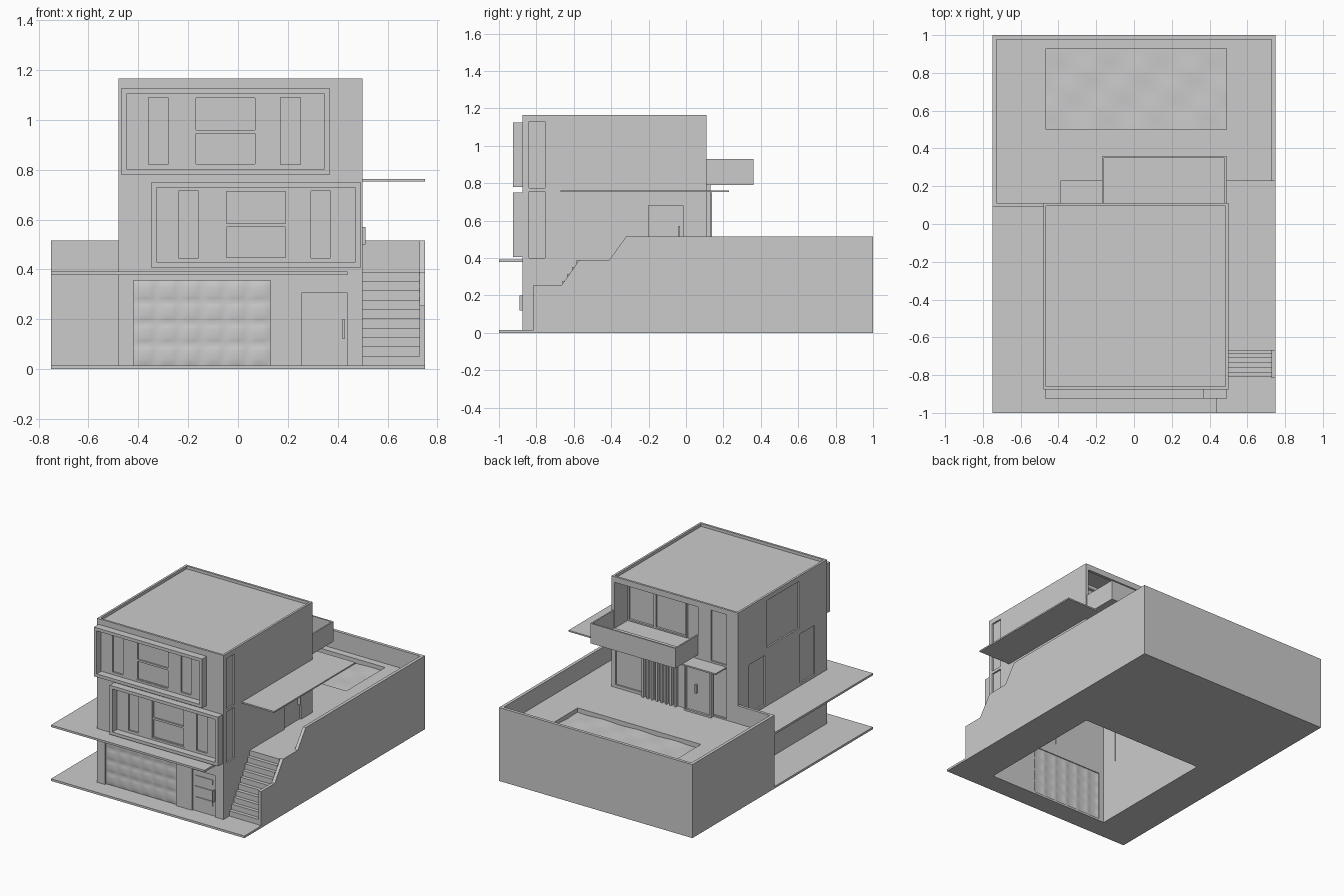
import bpy, bmesh, math

cube = bpy.data.objects.get("Cube")
if cube:
    bpy.data.objects.remove(cube, do_unlink=True)


def finish(name, bm):
    bmesh.ops.recalc_face_normals(bm, faces=bm.faces)
    me = bpy.data.meshes.new(name)
    bm.to_mesh(me)
    bm.free()
    ob = bpy.data.objects.new(name, me)
    bpy.context.collection.objects.link(ob)
    return ob


def boxes(name, specs):
    """One object from (x range, y range, z range) boxes."""
    bm = bmesh.new()
    for ranges in specs:
        verts = bmesh.ops.create_cube(bm, size=1)["verts"]
        for v in verts:
            v.co = [(a + b) / 2 + c * (b - a) for (a, b), c in zip(ranges, v.co)]
    return finish(name, bm)


def box(name, x, y, z):
    return boxes(name, [(x, y, z)])


def cut(target, specs):
    """Subtract boxes, bake the result and delete the cutter."""
    cutter = boxes("cutter", specs)
    cutter.hide_render = True
    mod = target.modifiers.new("cut", "BOOLEAN")
    mod.operation, mod.solver, mod.object = "DIFFERENCE", "EXACT", cutter
    dg = bpy.context.evaluated_depsgraph_get()
    mesh = bpy.data.meshes.new_from_object(target.evaluated_get(dg))
    target.modifiers.clear()
    target.data = mesh
    bpy.data.objects.remove(cutter, do_unlink=True)


def frame(name, x, y, z, t):
    (x0, x1), (z0, z1) = x, z
    return boxes(name, [((x0, x0 + t), y, z), ((x1 - t, x1), y, z),
                        ((x0 + t, x1 - t), y, (z0, z0 + t)),
                        ((x0 + t, x1 - t), y, (z1 - t, z1))])


# Main dimensions
L, R, F, B, TOP = -.48, .5, -.875, .11, 1.165
T, FLOOR, WALL, SLAB = .02, .39, .515, .015
inside = ((L + T, R - T), (F + T, B - T), (-.1, TOP - .035))

# House shell with roof recess
house = box("house_shell", (L, R), (F, B), (0, TOP))
cut(house, [inside, ((L + .015, R - .015), (F + .015, B - .015), (TOP - .02, TOP + .1))])

# Ground slab, open under the house
slab = box("ground_slab", (-.75, .75), (-1, 1), (0, SLAB))
cut(slab, [inside])

# Wall openings and their recessed panes
openings = []
SIDES = {"front": (F, 1), "back": (B, -1), "left": (R, -1), "right": (L, 1)}


def opening(name, side, a, z, pane=True):
    w, s = SIDES[side]
    through = tuple(sorted((w - s * .02, w + s * .04)))
    depth = tuple(sorted((w + s * .011, w + s * .018)))
    along_x = side in ("front", "back")
    openings.append((a, through, z) if along_x else (through, a, z))
    if pane:
        box(name, *((a, depth, z) if along_x else (depth, a, z)))


# Two projecting front bays, the lower one shifted sideways
for level, dx, dz in (("upper", 0, 0), ("lower", .122, -.375)):
    frame(level + "_bay_frame", (-.47 + dx, .37 + dx), (-.925, F), (.78 + dz, 1.125 + dz), .022)
    for side, x0 in (("right", -.36), ("left", .17)):
        opening(f"{level}_bay_{side}_window", "front", (x0 + dx, x0 + .08 + dx),
                (.82 + dz, 1.09 + dz))
    mid, low, high = (-.175 + dx, .075 + dx), .815 + dz, 1.095 + dz
    opening(level + "_bay_center_glass", "front", mid, (low, high))
    for part, z in (("bottom", (low, low + .137)), ("top", (low + .137, high))):
        frame(f"{level}_bay_{part}_sash", mid, (F + .002, F + .013), z, .007)

# Side windows
for level, z in (("upper", (.775, 1.13)), ("lower", (.4, .755))):
    opening(level + "_left_corner_window", "left", (-.84, -.755), z)
    opening(level + "_back_window", "back", (-.39, -.27), z)
opening("right_large_window", "right", (-.567, -.213), (.8, 1.13))
opening("right_back_window", "right", (-.19, -.01), (.41, .755))
opening("right_front_window", "right", (-.74, -.58), (.41, .755))

# Doors
opening("front_door", "front", (.255, .44), (SLAB, .305))
opening("left_side_door", "left", (-.2, -.015), (FLOOR, .68))
opening("back_window_under_balcony", "back", (.26, .47), (.41, .75))
opening("garage_opening", "front", (-.42, .13), (SLAB, .355), False)
opening("balcony_opening", "back", (-.17, .477), (.8, 1.125), False)
cut(house, openings)
boxes("front_door_strips", [((.275, .41), (F + .006, F + .011), (z, z + .035))
                            for z in (.08, .155, .23)])
box("front_door_handle", (.42, .427), (-.89, F + .011), (.12, .2))
box("left_door_handle", (R - .011, R + .012), (-.04, -.033), (.5, .57))

# Padded garage door
COLS, ROWS, N = 6, 4, 6
bm = bmesh.new()
bmesh.ops.create_grid(bm, x_segments=COLS * N, y_segments=ROWS * N, size=.5)
for v in bm.verts:
    u, w = v.co.x + .5, v.co.y + .5
    puff = abs(math.sin(u * COLS * math.pi) * math.sin(w * ROWS * math.pi)) ** .5
    v.co = (-.42 + .55 * u, F + .014 - .006 * puff, SLAB + .34 * w)
garage = finish("garage_door", bm)
garage.data.shade_smooth()

# Balcony parapet, floor and recessed loggia
BX, BY, BZ, t = (-.17, .49), (B, .36), (.79, .93), .01
boxes("balcony", [(BX, BY, (.79, .805)),
                  (BX, (.36 - t, .36), BZ),
                  ((BX[0], BX[0] + t), (B, .36 - t), BZ),
                  ((BX[1] - t, BX[1]), (B, .36 - t), BZ)])
boxes("loggia_walls", [((-.18, R - T), (-.055, -.045), (.79, 1.13)),
                       ((-.18, -.17), (-.045, B - T), (.79, 1.13)),
                       ((-.18, R - T), (-.045, B - T), (.79, .8))])
for side, x in (("right", (.016, .265)), ("left", (.265, .475))):
    frame(f"loggia_{side}_window_frame", x, (-.045, -.03), (.805, 1.1), .01)

# Vertical slats under the balcony
boxes("slat_screen", [((x, x + .014), (B, B + .022), (FLOOR, .79))
                      for x in (-.015 + .036 * i for i in range(8))])

# Back entrance
frame("back_door_frame", (-.29, -.084), (B, .14), (FLOOR, .75), .012)
box("back_door", (-.28, -.094), (B, .125), (FLOOR, .745))
box("back_door_handle", (-.175, -.165), (.125, .14), (.53, .59))

# Thin canopies
boxes("side_and_back_canopy", [((R, .75), (-.67, .23), (.752, .762)),
                               ((-.39, R), (B, .23), (.752, .762))])
boxes("front_canopy", [((-.75, .44), (-1, F), (.378, .392)),
                       ((-.75, L), (F, .09), (.378, .392))])

# Raised terrace with pool basin
terrace = box("terrace", (-.75, .75), (B, 1), (SLAB, FLOOR))
POOL = ((-.465, .49), (.5, .93))
cut(terrace, [(*POOL, (.3, .5))])
box("side_walkway", (R, .73), (-.56, B), (SLAB, FLOOR))
boxes("terrace_walls", [((-.75, -.728), (B, 1), (FLOOR, WALL)),
                        ((-.728, .728), (.978, 1), (FLOOR, WALL)),
                        ((-.75, L), (.09, B), (SLAB, WALL))])

# Rippled pool water
bm = bmesh.new()
bmesh.ops.create_grid(bm, x_segments=24, y_segments=12, size=.5)
(px0, px1), (py0, py1) = POOL
for v in bm.verts:
    x, y = px0 + (v.co.x + .5) * (px1 - px0), py0 + (v.co.y + .5) * (py1 - py0)
    v.co = (x, y, .36 + .003 * math.sin(23 * x + 9 * y) * math.cos(31 * y))
finish("pool_water", bm).data.shade_smooth()

# Stepped outer wall along stairs and terrace
profile = [(1, 0), (1, WALL), (-.32, WALL), (-.41, .39), (-.57, .39),
           (-.665, .255), (-.815, .255), (-.815, 0)]
bm = bmesh.new()
face = bm.faces.new([bm.verts.new((.728, y, z)) for y, z in profile])
ext = bmesh.ops.extrude_face_region(bm, geom=[face])["geom"]
bmesh.ops.translate(bm, vec=(.022, 0, 0),
                    verts=[g for g in ext if isinstance(g, bmesh.types.BMVert)])
finish("stair_wall", bm)

# Stairs
STEPS = 10
rise, run = (FLOOR - SLAB) / STEPS, .025
boxes("stairs", [((R, .728), (-.81 + i * run, -.56),
                  (SLAB + i * rise, SLAB + (i + 1) * rise)) for i in range(STEPS)])
